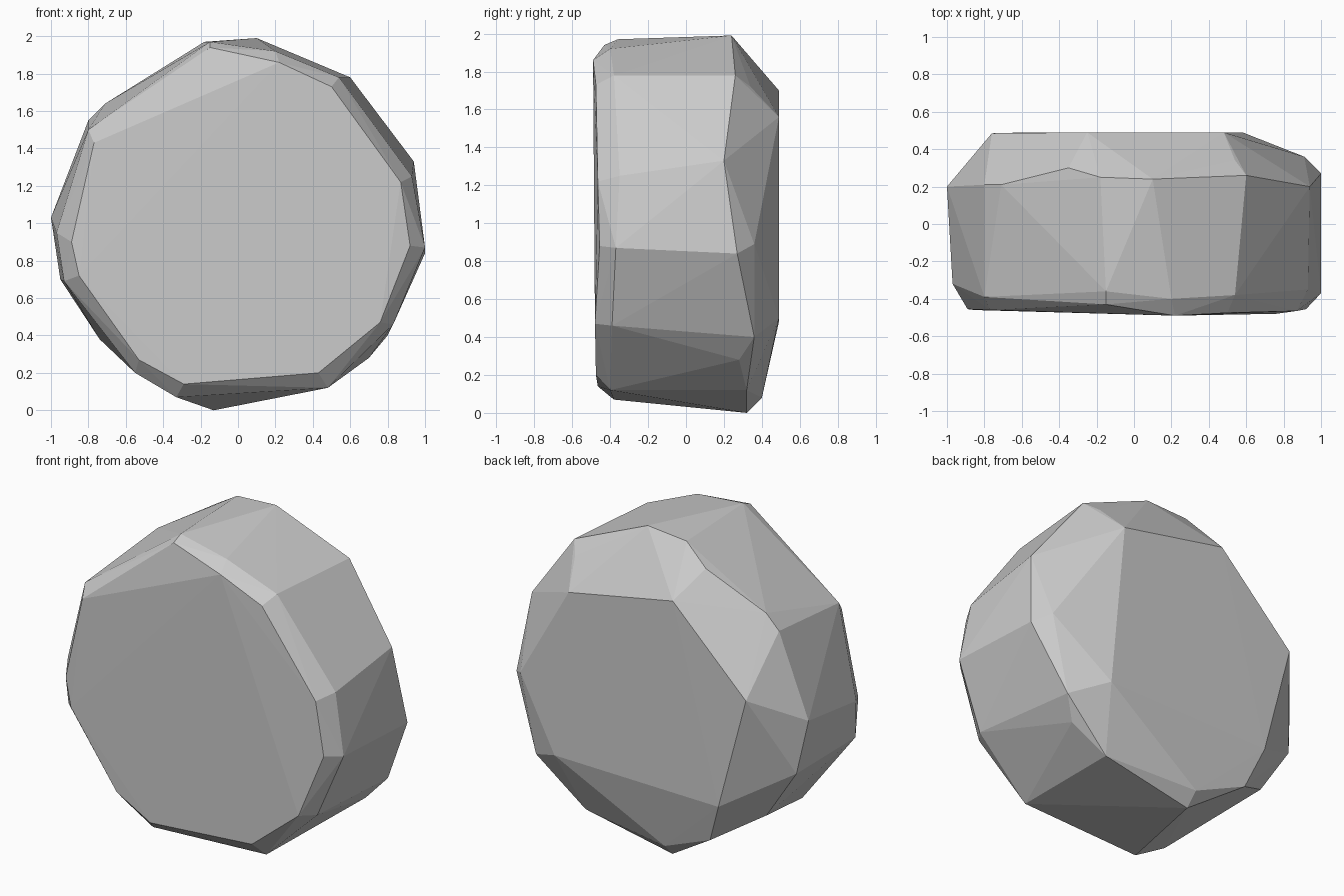
import bpy
import bmesh

# Contours of the boulder from front to back, each point as (x, y, z)
front_face = [(-.77, -.46, 1.43), (-.89, -.455, .9), (-.85, -.46, .72), (-.53, -.46, .27),
              (-.29, -.465, .14), (.43, -.475, .2), (.76, -.48, .47), (.92, -.455, .88),
              (.87, -.465, 1.22), (.5, -.475, 1.73), (.22, -.49, 1.86), (-.15, -.43, 1.94)]
front_rim = [(-.8, -.39, 1.5), (-.97, -.32, .95), (-.93, -.37, .69), (-.55, -.38, .2),
             (-.33, -.38, .07), (.48, -.4, .12), (.83, -.39, .46), (1, -.37, .87),
             (.93, -.35, 1.25), (.54, -.38, 1.78), (.2, -.4, 1.92), (-.15, -.36, 1.97)]
back_rim = [(.1, .24, 1.99), (.6, .26, 1.78), (.94, .2, 1.33), (1, .27, .84), (.8, .36, .4),
            (.7, .28, .28), (.48, .32, .12), (-.13, .32, 0), (-.74, .25, .38), (-.95, .25, .7),
            (-1, .2, 1.03), (-.8, .21, 1.55), (-.71, .21, 1.64), (-.18, .25, 1.97)]
back_face = [(-.25, .49, 1.7), (.48, .49, 1.56), (.54, .34, 1.72), (.91, .36, .89),
             (.58, .49, .5), (-.13, .4, .08), (-.47, .43, .22), (-.57, .49, .48),
             (-.76, .485, 1.2), (-.35, .3, 1.86)]

# Faceted boulder: shrink-wrap the contours with flat faces
mesh = bpy.data.meshes.new("boulder")
bm = bmesh.new()
for contour in (front_face, front_rim, back_rim, back_face):
    for p in contour:
        bm.verts.new(p)
hull = bmesh.ops.convex_hull(bm, input=bm.verts)
loose = [v for v in bm.verts if not v.link_faces]
bmesh.ops.delete(bm, geom=loose, context='VERTS')
bmesh.ops.recalc_face_normals(bm, faces=bm.faces)
bm.to_mesh(mesh)
bm.free()
boulder = bpy.data.objects.new("boulder", mesh)
bpy.context.collection.objects.link(boulder)
